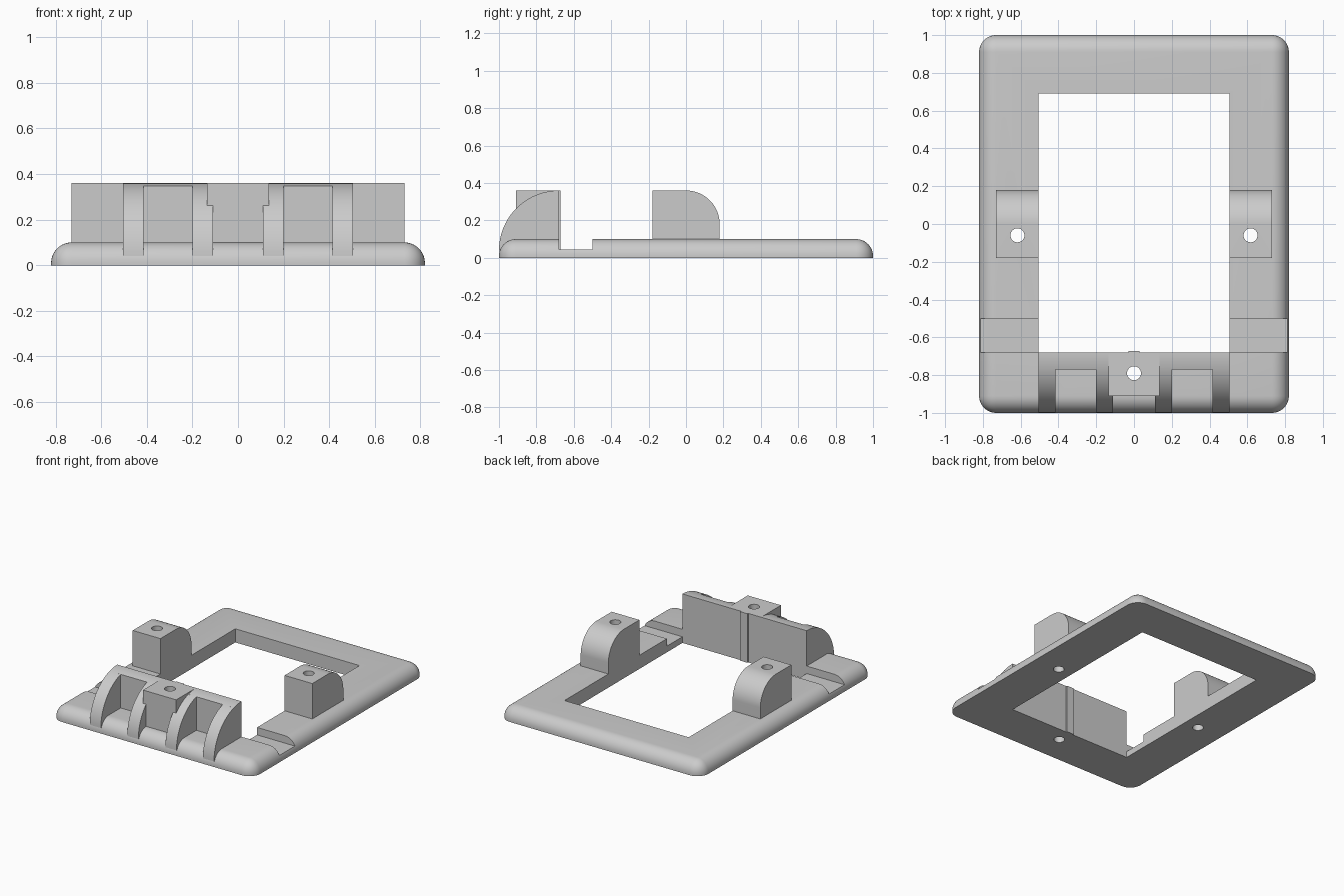
import bpy, bmesh
from math import sin, cos, pi, radians

if "Cube" in bpy.data.objects:
    bpy.data.objects.remove(bpy.data.objects["Cube"])

grey = bpy.data.materials.new("light grey plastic")
grey.use_nodes = True
colour = (0.6, 0.6, 0.6, 1)
grey.diffuse_color = colour
grey.node_tree.nodes["Principled BSDF"].inputs["Base Color"].default_value = colour

FLOOR, TOP = 0.1, 0.36       # plate top, bracket top
INNER_X, WALL_Y = 0.505, -0.68
SINK = 0.005                 # overlap into the plate


def make_object(name, bm):
    bmesh.ops.recalc_face_normals(bm, faces=bm.faces)
    mesh = bpy.data.meshes.new(name)
    bm.to_mesh(mesh)
    bm.free()
    mesh.materials.append(grey)
    ob = bpy.data.objects.new(name, mesh)
    bpy.context.collection.objects.link(ob)
    return ob


def box_mesh(x, y, z):
    bm = bmesh.new()
    bmesh.ops.create_cube(bm, size=1)
    for v in bm.verts:
        v.co = [r[0] if c < 0 else r[1] for c, r in zip(v.co, (x, y, z))]
    return bm


def box(name, x, y, z):
    return make_object(name, box_mesh(x, y, z))


def prism(name, profile, x0, x1):
    """Extrude a (y, z) profile along x."""
    bm = bmesh.new()
    face = bm.faces.new([bm.verts.new((x0, y, z)) for y, z in profile])
    new = bmesh.ops.extrude_face_region(bm, geom=[face])["geom"]
    bmesh.ops.translate(bm, vec=(x1 - x0, 0, 0),
                        verts=[g for g in new if isinstance(g, bmesh.types.BMVert)])
    return make_object(name, bm)


def arc(cy, cz, r, start, end, steps=24):
    angles = [radians(start + (end - start) * i / steps) for i in range(steps + 1)]
    return [(cy + r * cos(a), cz + r * sin(a)) for a in angles]


def cut(target, cutter):
    mod = target.modifiers.new("cut", "BOOLEAN")
    mod.operation, mod.solver, mod.object = "DIFFERENCE", "EXACT", cutter
    bpy.context.view_layer.objects.active = target
    bpy.ops.object.modifier_apply(modifier=mod.name)
    bpy.data.objects.remove(cutter)


def drill(target, x, y):
    bm = bmesh.new()
    bmesh.ops.create_cone(bm, cap_ends=True, segments=32, radius1=0.037, radius2=0.037, depth=2)
    bmesh.ops.translate(bm, verts=bm.verts, vec=(x, y, 0))
    cut(target, make_object("drill", bm))


# Base frame with rounded rim and corners
bm = box_mesh((-0.82, 0.82), (-1, 1), (0, FLOOR))
rim = [e for e in bm.edges if any(v.co.z > 0.05 for v in e.verts)]
bmesh.ops.bevel(bm, geom=rim, offset=0.09, offset_type="OFFSET", segments=10,
                profile=0.5, affect="EDGES", clamp_overlap=False)
frame = make_object("base_frame", bm)
cut(frame, box("window", (-INNER_X, INNER_X), (WALL_Y, 0.69), (-1, 1)))
cut(frame, box("groove", (-1, 1), (WALL_Y, -0.5), (0.045, 1)))
parts = [frame]

# Front wall, with its top following the rib curve
curve = arc(WALL_Y, 0.04, 0.32, 90, 180)
wall_curve = arc(WALL_Y, 0.04, 0.32, 90, 106.3, 8)
wall = prism("front_wall", wall_curve + [(wall_curve[-1][0], FLOOR - SINK), (WALL_Y, FLOOR - SINK)],
             -INNER_X, INNER_X)
parts.append(wall)

# Curved ribs and side brackets, mirrored
for side, s in (("left", 1), ("right", -1)):
    for label, a, b in (("inner", 0.11, 0.2), ("outer", 0.415, INNER_X)):
        parts.append(prism(f"{side}_{label}_rib", curve + [(WALL_Y, 0.04)], s * a, s * b))
    profile = [(-0.18, FLOOR - SINK), (-0.18, TOP)] + arc(0, 0.18, 0.18, 90, 0) + [(0.18, FLOOR - SINK)]
    bracket = prism(f"{side}_bracket", profile, s * INNER_X, s * 0.73)
    drill(bracket, s * 0.617, -0.06)
    drill(frame, s * 0.617, -0.06)
    parts.append(bracket)

# Centre screw block and the small ridge behind it
block = box("centre_block", (-0.135, 0.135), (-0.91, WALL_Y), (FLOOR - SINK, TOP))
for part in (block, wall, frame):
    drill(part, 0, -0.79)
parts += [block, box("wall_ridge", (-0.03, 0.03), (WALL_Y - 0.01, -0.672), (0, TOP))]

# Smooth curves, crisp edges
bpy.ops.object.select_all(action="DESELECT")
for part in parts:
    part.select_set(True)
bpy.context.view_layer.objects.active = frame
bpy.ops.object.shade_smooth_by_angle(angle=radians(30))
